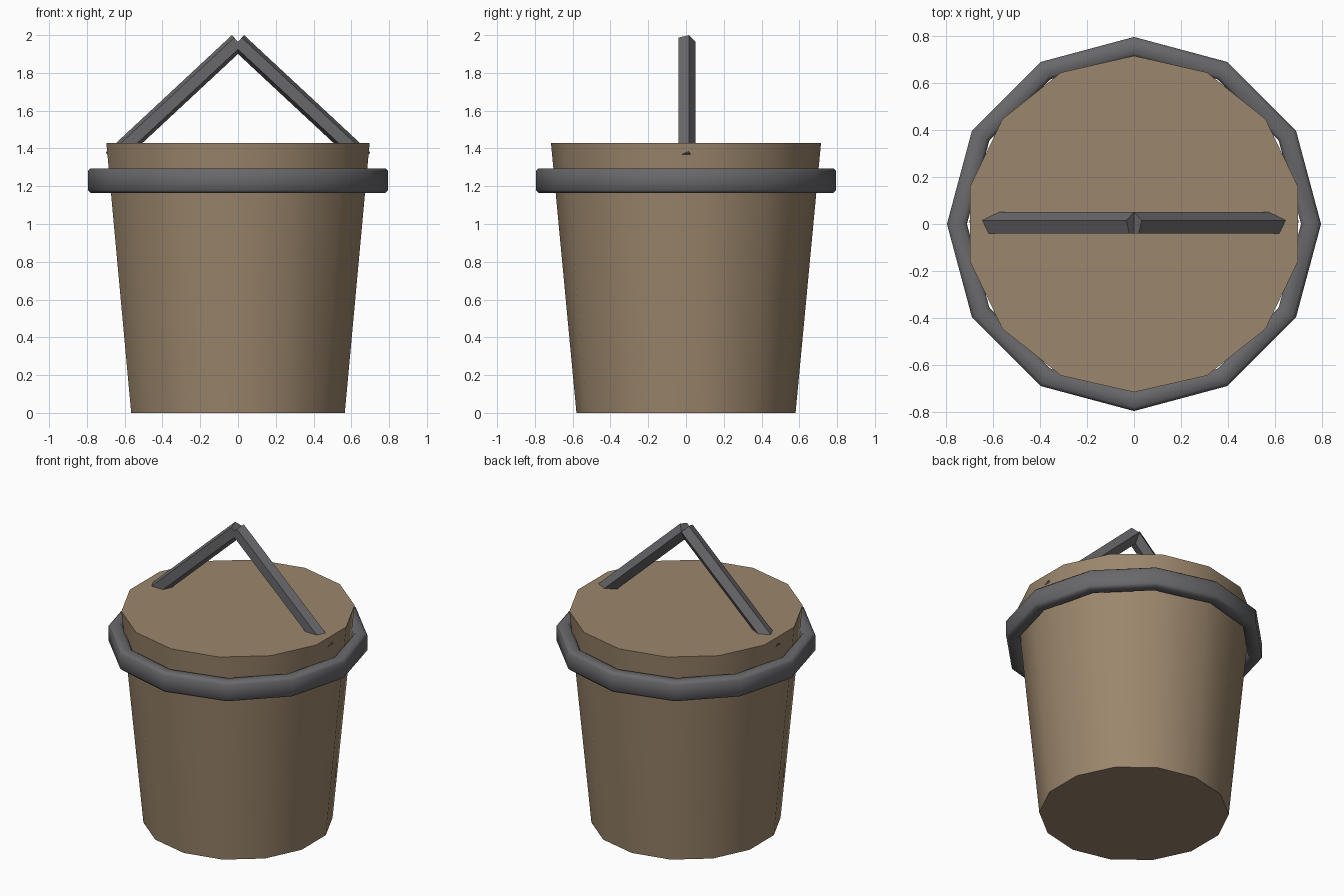
import bpy, bmesh
from math import pi, sin, cos, radians
from mathutils import Vector

if "Cube" in bpy.data.objects:
    bpy.data.objects.remove(bpy.data.objects["Cube"])


def material(name, rgb):
    m = bpy.data.materials.new(name)
    m.diffuse_color = (*rgb, 1)
    m.use_nodes = True
    m.node_tree.nodes["Principled BSDF"].inputs["Base Color"].default_value = m.diffuse_color
    return m


wood = material("wood", (0.33, 0.24, 0.15))
iron = material("iron", (0.14, 0.14, 0.15))


def smooth(obj, angle):
    bpy.ops.object.select_all(action='DESELECT')
    obj.select_set(True)
    bpy.context.view_layer.objects.active = obj
    bpy.ops.object.shade_smooth_by_angle(angle=radians(angle))


# Tapered solid bucket, 14 sides
bpy.ops.mesh.primitive_cone_add(vertices=14, radius1=0.58, radius2=0.715,
                                depth=1.43, location=(0, 0, 0.715))
bucket = bpy.context.object
bucket.name = "bucket_body"
bucket.data.materials.append(wood)
smooth(bucket, 40)

# Hoop: bevelled rectangular section swept round 12 sides
r0, r1, z0, z1, b = 0.71, 0.795, 1.165, 1.295, 0.015
profile = [(r0 + b, z0), (r1 - b, z0), (r1, z0 + b), (r1, z1 - b),
           (r1 - b, z1), (r0 + b, z1), (r0, z1 - b), (r0, z0 + b)]
N = 12
bm = bmesh.new()
rings = [[bm.verts.new((r * cos(2 * pi * i / N), r * sin(2 * pi * i / N), z))
          for r, z in profile] for i in range(N)]
for i in range(N):
    a, c = rings[i], rings[(i + 1) % N]
    for j in range(len(profile)):
        k = (j + 1) % len(profile)
        bm.faces.new((a[j], c[j], c[k], a[k]))
bmesh.ops.recalc_face_normals(bm, faces=bm.faces)
mesh = bpy.data.meshes.new("hoop")
bm.to_mesh(mesh)
bm.free()
hoop = bpy.data.objects.new("hoop", mesh)
bpy.context.collection.objects.link(hoop)
mesh.materials.append(iron)
smooth(hoop, 50)

# Handle: two five-sided bars meeting at the apex
apex = Vector((0, 0, 1.965))
for side, label in ((-1, "left"), (1, "right")):
    foot = Vector((side * 0.668, 0, 1.343))
    d = apex - foot
    tilt = Vector((0, 0, 1)).angle(d) * -side
    bpy.ops.mesh.primitive_cylinder_add(vertices=5, radius=0.05, depth=d.length,
                                        location=(apex + foot) / 2,
                                        rotation=(0, tilt, 0))
    bar = bpy.context.object
    bar.name = "handle_bar_" + label
    bar.data.materials.append(iron)
